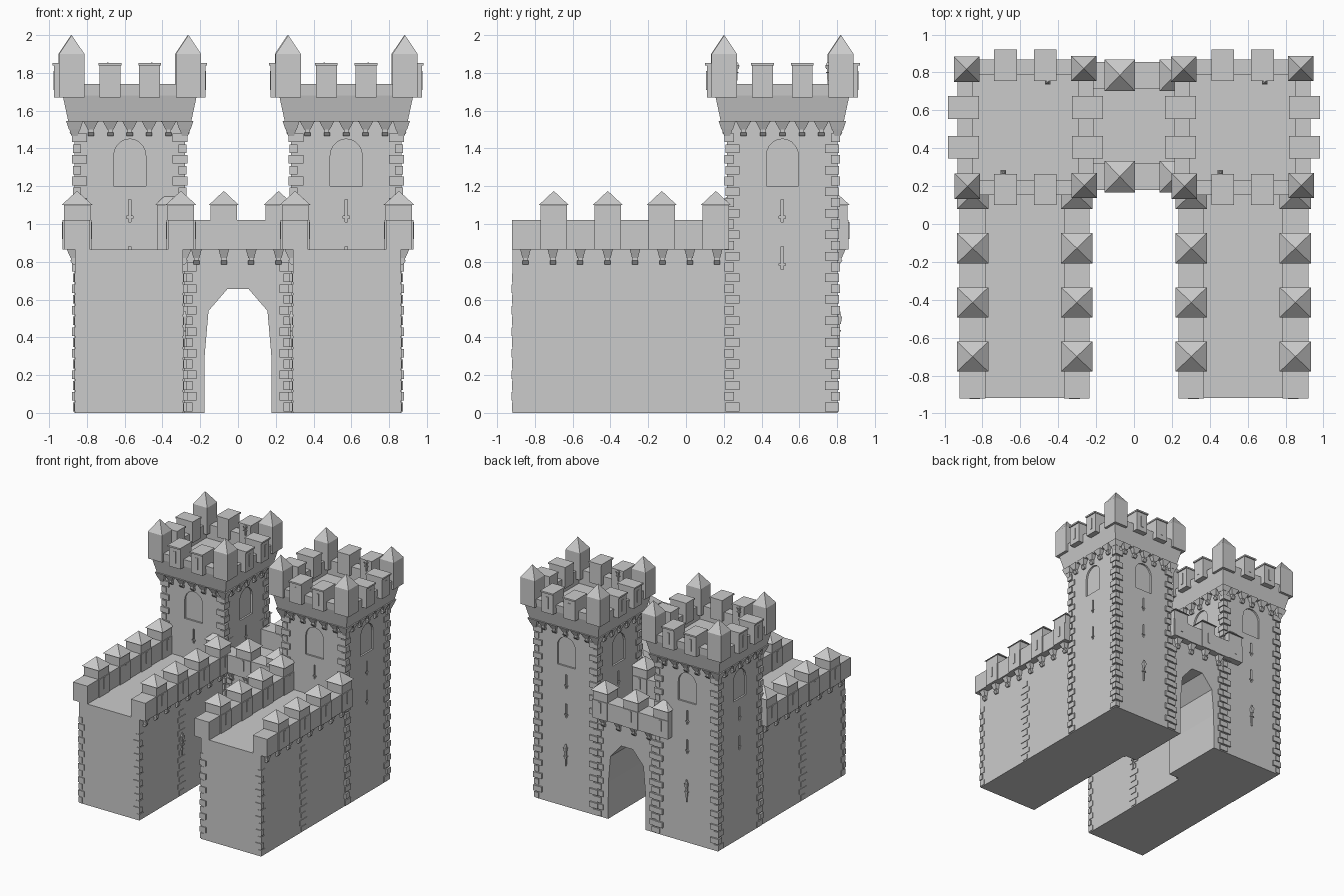
import bpy, bmesh, math
from mathutils import Matrix

if "Cube" in bpy.data.objects:
    bpy.data.objects.remove(bpy.data.objects["Cube"], do_unlink=True)

stone = bpy.data.materials.new("grey_stone")
stone.use_nodes = True
GREY = (0.6, 0.6, 0.6, 1)
stone.diffuse_color = GREY
stone.node_tree.nodes["Principled BSDF"].inputs["Base Color"].default_value = GREY


def finish(name, bm):
    bmesh.ops.remove_doubles(bm, verts=bm.verts, dist=1e-5)
    bmesh.ops.recalc_face_normals(bm, faces=bm.faces)
    mesh = bpy.data.meshes.new(name)
    bm.to_mesh(mesh)
    bm.free()
    mesh.materials.append(stone)
    obj = bpy.data.objects.new(name, mesh)
    bpy.context.scene.collection.objects.link(obj)
    return obj


def block(bm, x, y, z0, z1, hx, hy, tx=None, ty=None, m=Matrix()):
    """Box or taper: half sizes hx, hy at the bottom and tx, ty at the top."""
    tx = hx if tx is None else tx
    ty = hy if ty is None else ty
    for v in bmesh.ops.create_cube(bm, size=2)["verts"]:
        top = v.co.z > 0
        v.co.x = x + v.co.x * (tx if top else hx)
        v.co.y = y + v.co.y * (ty if top else hy)
        v.co.z = z1 if top else z0
        v.co = m @ v.co


def prism(bm, profile, y0, y1, m=Matrix()):
    """Extrude an x-z outline from y0 to y1."""
    face = bm.faces.new([bm.verts.new(m @ Matrix.Translation((x, y0, z)).to_translation())
                         for x, z in profile])
    ext = bmesh.ops.extrude_face_region(bm, geom=[face])["geom"]
    shift = m.to_3x3() @ Matrix.Translation((0, y1 - y0, 0)).to_translation()
    bmesh.ops.translate(bm, vec=shift, verts=[v for v in ext if isinstance(v, bmesh.types.BMVert)])


def turned(x, y, quarter):
    return Matrix.Translation((x, y, 0)) @ Matrix.Rotation(quarter * math.pi / 2, 4, "Z")


def corbel(bm, x, y, top, wide, m=Matrix()):
    """Stepped bracket centred on a wall plane."""
    block(bm, x, y, top - 0.045, top, 0.016, 0.025, wide, 0.045, m)
    block(bm, x, y, top - 0.06, top - 0.045, 0.013, 0.022, m=m)
    block(bm, x, y, top - 0.08, top - 0.06, 0.016, 0.012, 0.016, 0.028, m)


def torch(bm, x, y, z, s, m):
    """Wall torch on a bracket, leaning out toward local -y."""
    block(bm, x, y - 0.006, z, z + 0.12 * s, 0.004, 0.006, 0.007, 0.008, m)
    block(bm, x, y - 0.01, z + 0.12 * s, z + 0.16 * s, 0.008, 0.008, 0.015, 0.014, m)
    block(bm, x, y - 0.01, z + 0.16 * s, z + 0.19 * s, 0.011, 0.01, 0.004, 0.004, m)
    block(bm, x, y - 0.006, z + 0.08 * s, z + 0.09 * s, 0.015, 0.012, m=m)


def quoins(bm, x, y, top, long, short, proud, sx, sy):
    """Alternating corner stones; sx, sy point outward from the corner."""
    pitch = 0.057
    for i in range(int(top / pitch)):
        a, b = (long, short) if i % 2 else (short, long)
        p = proud if i % 2 else proud * 0.6
        block(bm, x + sx * (p - a) / 2, y + sy * (p - b) / 2,
              i * pitch + 0.008, (i + 1) * pitch - 0.003, (a + p) / 2, (b + p) / 2)


def parapet_merlon(bm, x, y, m=Matrix()):
    """Capped merlon of the lower walls, with a thin slit plate."""
    block(bm, x, y, 0.865, 1.02, 0.07, 0.076, m=m)
    block(bm, x, y, 1.02, 1.1, 0.07, 0.07, m=m)
    block(bm, x, y, 1.1, 1.175, 0.08, 0.083, 0, 0, m)
    for s in (-1, 1):
        block(bm, x, y + s * 0.076, 0.92, 1.01, 0.01, 0.004, m=m)


# Outlines shared by all tower faces
arch = [(0.085 * math.cos(t * math.pi / 10), 1.36 + 0.09 * math.sin(t * math.pi / 10))
        for t in range(11)]
window = [(0.085, 1.2)] + arch + [(-0.085, 1.2)]


def slit(z):
    right = [(0.006, z), (0.006, z + 0.02), (0.017, z + 0.02), (0.017, z + 0.032),
             (0.006, z + 0.032), (0.006, z + 0.12)]
    return right + [(-x, h) for x, h in reversed(right)]


TX, TY, TH = 0.573, 0.51, 0.292
for side, s in (("right", -1), ("left", 1)):
    cx = s * TX

    # Tower body with recessed windows and arrow slits
    bm = bmesh.new()
    block(bm, cx, TY, 0, 1.56, TH, TH)
    body = finish(side + "_tower_body", bm)
    bm = bmesh.new()
    for q in range(4):
        m = turned(cx, TY, q)
        prism(bm, window, -TH - 0.03, -TH + 0.015, m)
        for z in (1.01, 0.76):
            prism(bm, slit(z), -TH - 0.03, -TH + 0.015, m)
    cutter = finish("opening_cutter", bm)
    cutter.hide_render = True
    mod = body.modifiers.new("openings", "BOOLEAN")
    mod.operation, mod.solver, mod.object = "DIFFERENCE", "EXACT", cutter
    cut = bpy.data.meshes.new_from_object(
        body.evaluated_get(bpy.context.evaluated_depsgraph_get()))
    body.modifiers.clear()
    body.data = cut
    bpy.data.objects.remove(cutter, do_unlink=True)

    # Tower corner stones
    bm = bmesh.new()
    for ax in (-1, 1):
        for ay in (-1, 1):
            quoins(bm, cx + ax * TH, TY + ay * TH, 1.5, 0.065, 0.035, 0.014, ax, ay)
    finish(side + "_tower_quoins", bm)

    # Flared crown with a sunken roof deck
    bm = bmesh.new()
    block(bm, cx, TY, 1.54, 1.68, 0.325, 0.325, 0.355, 0.355)
    block(bm, cx, TY, 1.68, 1.74, 0.355, 0.355, 0.358, 0.358)
    bmesh.ops.remove_doubles(bm, verts=bm.verts, dist=1e-5)
    bm.faces.ensure_lookup_table()
    inner = [f for f in bm.faces if abs(f.calc_center_median().z - 1.68) < 1e-4]
    bmesh.ops.delete(bm, geom=inner, context="FACES_ONLY")
    bmesh.ops.recalc_face_normals(bm, faces=bm.faces)
    deck = max(bm.faces, key=lambda f: f.calc_center_median().z)
    bmesh.ops.inset_individual(bm, faces=[deck], thickness=0.11)
    ext = bmesh.ops.extrude_discrete_faces(bm, faces=[deck])["faces"]
    bmesh.ops.translate(bm, vec=(0, 0, -0.12), verts=ext[0].verts)
    finish(side + "_tower_crown", bm)

    # Crown corbels, merlons and corner turrets
    corbels, merlons, turrets = bmesh.new(), bmesh.new(), bmesh.new()
    for q in range(4):
        m = turned(cx, TY, q)
        for i in range(-2, 3):
            corbel(corbels, i * 0.103, -TH, 1.545, 0.04, m)
        block(corbels, -TH, -TH, 1.5, 1.545, 0.03, 0.03, 0.045, 0.045, m)
        block(corbels, -TH, -TH, 1.465, 1.5, 0.015, 0.015, 0.028, 0.028, m)
        for x in (-0.105, 0.105):
            block(merlons, x, -0.325, 1.67, 1.84, 0.055, 0.075, m=m)
            block(merlons, x, -0.328, 1.84, 1.853, 0.06, 0.082, m=m)
            block(merlons, x, -0.4, 1.71, 1.81, 0.011, 0.004, m=m)
        block(turrets, -0.307, -0.311, 1.67, 1.9, 0.067, 0.067, m=m)
        block(turrets, -0.307, -0.311, 1.9, 2.0, 0.067, 0.067, 0, 0, m)
    finish(side + "_tower_corbels", corbels)
    finish(side + "_tower_merlons", merlons)
    finish(side + "_corner_turrets", turrets)

    # Torches on the tower back, the roof parapet and the inner wall
    bm = bmesh.new()
    torch(bm, 0, -TH, 0.35, 1, turned(cx, TY, 2))
    torch(bm, 0.117, 0.25, 1.76, 0.5, turned(cx, TY, 0))
    torch(bm, 0.117, 0.25, 1.76, 0.5, turned(cx, TY, 2))
    torch(bm, 0, -0.285, 0.35, 1, turned(s * 0.577, -0.35, -s))
    finish(side + "_torches", bm)

    # Long wall with its walkway
    wx = s * 0.577
    bm = bmesh.new()
    block(bm, wx, -0.35, 0, 0.866, 0.285, 0.568)
    finish(side + "_wall", bm)

    bm = bmesh.new()
    for ax in (-1, 1):
        quoins(bm, wx + ax * 0.285, -0.918, 0.78, 0.05, 0.03, 0.007, ax, -1)
        for i in range(13):
            block(bm, wx + ax * 0.285, -0.35, i * 0.057 + 0.01, i * 0.057 + 0.05,
                  0.005, 0.05 if i % 2 else 0.03)
    finish(side + "_wall_quoins", bm)

    # Parapets on both edges of the wall
    bm = bmesh.new()
    brackets = bmesh.new()
    for ax in (-1, 1):
        px = wx + ax * 0.275
        block(bm, px, -0.355, 0.865, 1.02, 0.068, 0.565)
        for i in range(4):
            parapet_merlon(bm, -0.7 + i * 0.286, 0, turned(px, 0, 1))
        for i in range(8):
            corbel(brackets, -0.85 + i * 0.145, 0, 0.866, 0.028,
                   turned(wx + ax * 0.285, 0, 1))
    finish(side + "_wall_parapets", bm)
    finish(side + "_wall_corbels", brackets)

# Gatehouse with its archway
bm = bmesh.new()
half = [(0.3, 0.866), (0.3, 0), (0.178, 0), (0.176, 0.31), (0.156, 0.54), (0.055, 0.657)]
prism(bm, half + [(-x, z) for x, z in reversed(half)], 0.235, 0.8)
finish("gatehouse", bm)

# Gatehouse parapets, corbels and side stones
parapets, brackets, stones = bmesh.new(), bmesh.new(), bmesh.new()
for y, wall_y in ((0.25, 0.235), (0.785, 0.8)):
    block(parapets, 0, y, 0.865, 1.02, 0.29, 0.07)
    for x in (-0.36, -0.075, 0.215):
        parapet_merlon(parapets, x, y)
    for i in range(4):
        corbel(brackets, -0.22 + i * 0.145, wall_y, 0.866, 0.028)
    for s in (-1, 1):
        for i in range(14):
            w = 0.03 if i % 2 else 0.02
            block(stones, s * (0.28 - w), wall_y, i * 0.057 + 0.008, i * 0.057 + 0.054, w, 0.01)
finish("gate_parapets", parapets)
finish("gate_corbels", brackets)
finish("gate_quoins", stones)
